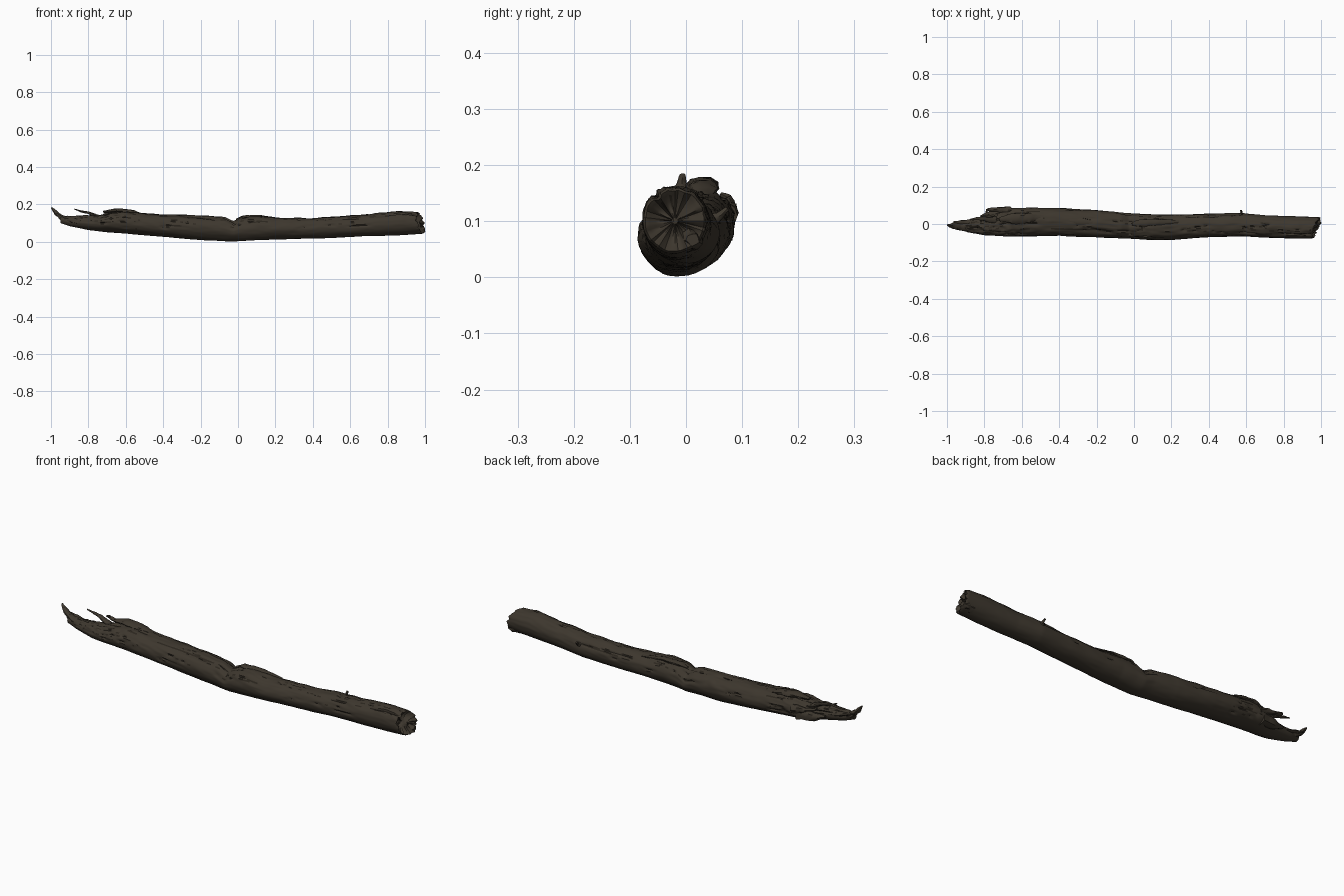
import bpy, bmesh, math
from mathutils import Vector, noise

cube = bpy.data.objects.get("Cube")
if cube:
    bpy.data.objects.remove(cube)


def material(name, colour):
    m = bpy.data.materials.new(name)
    m.use_nodes = True
    m.diffuse_color = colour
    bsdf = m.node_tree.nodes["Principled BSDF"]
    bsdf.inputs["Base Color"].default_value = colour
    bsdf.inputs["Roughness"].default_value = 0.9
    return m


BARK = material("dark brown bark", (0.047, 0.038, 0.027, 1))
CRACK = material("deep brown crack", (0.024, 0.019, 0.013, 1))


def finish(name, bm, angle):
    bmesh.ops.recalc_face_normals(bm, faces=bm.faces)
    mesh = bpy.data.meshes.new(name)
    bm.to_mesh(mesh)
    bm.free()
    mesh.materials.append(BARK)
    mesh.materials.append(CRACK)
    ob = bpy.data.objects.new(name, mesh)
    bpy.context.collection.objects.link(ob)
    bpy.ops.object.select_all(action="DESELECT")
    ob.select_set(True)
    bpy.context.view_layer.objects.active = ob
    bpy.ops.object.shade_smooth_by_angle(angle=math.radians(angle))
    return ob


def skin(bm, rings):
    """Bridge a list of point rings and close both ends."""
    loops = [[bm.verts.new(p) for p in ring] for ring in rings]
    for a, b in zip(loops, loops[1:]):
        for i in range(len(a)):
            j = (i + 1) % len(a)
            bm.faces.new((a[i], a[j], b[j], b[i]))
    bm.faces.new(loops[0])
    bm.faces.new(loops[-1])


# Trunk outline: x, back and front limits in y, bottom and top limits in z
OUTLINE = [
    (-.95, -.03, .0, .1, .135), (-.9, -.04, .015, .083, .135),
    (-.8, -.06, .035, .063, .14), (-.74, -.063, .055, .056, .142),
    (-.69, -.066, .085, .05, .155), (-.6, -.066, .088, .044, .162),
    (-.4, -.066, .085, .026, .146), (-.2, -.07, .075, .01, .141),
    (-.07, -.076, .06, .003, .132), (-.025, -.078, .056, .002, .108),
    (.02, -.081, .054, .004, .132), (.1, -.086, .05, .009, .14),
    (.2, -.084, .05, .012, .127), (.4, -.071, .055, .017, .128),
    (.57, -.066, .06, .024, .138), (.7, -.073, .046, .03, .147),
    (.88, -.079, .04, .037, .165), (.975, -.077, .037, .043, .158)]


def outline_at(x):
    for a, b in zip(OUTLINE, OUTLINE[1:]):
        if x <= b[0]:
            t = (x - a[0]) / (b[0] - a[0])
            return [p + (q - p) * t for p, q in zip(a, b)][1:]
    return OUTLINE[-1][1:]


def crack_depth(x, ang):
    """Long wandering splits, mostly on the weathered upper side."""
    c, s = math.cos(ang), math.sin(ang)
    n = abs(noise.noise(Vector((x * 3, c * 2.4, s * 2.4 + 7))))
    mask = noise.noise(Vector((x * 4, c, s + 30))) + 0.5 * s
    mask += 0.35 if x < -.5 else 0
    return max(0, 1 - n / .07) * min(1, max(0, mask * 2))


def trunk_ring(x, shrink, sides):
    y0, y1, z0, z1 = outline_at(x)
    end = max(0, (x - .88) / .095)
    torn = min(1, max(0, (-.5 - x) / .25))
    ring = []
    for i in range(sides):
        ang = math.tau * i / sides
        c, s = math.cos(ang), math.sin(ang)
        upper = max(0, s + .3)
        broad = noise.noise(Vector((x * 5, c * 1.5, s * 1.5)))
        fine = noise.noise(Vector((x * 14, c * 6, s * 6)))
        chips = noise.noise(Vector((x * 30, c * 5, s * 5 + 3)))
        r = 1 + .04 * broad + (.02 + .04 * upper) * fine
        r += torn * upper * .16 * chips - .14 * crack_depth(x, ang)
        r *= shrink
        # the sawn end leans forward at its lower back edge
        lean = end * (.018 * c - .012 * s - .006 + .012 * chips)
        ring.append((x + lean,
                     (y0 + y1) / 2 + c * r * (y1 - y0) / 2,
                     max(.0, (z0 + z1) / 2 + s * r * (z1 - z0) / 2)))
    return ring


# Trunk, with a slightly hollow end face
SIDES, STEPS = 56, 220
x_first, x_last = OUTLINE[0][0], OUTLINE[-1][0]
rings = [trunk_ring(x_first, .5, SIDES)]
rings += [trunk_ring(x_first + (x_last - x_first) * i / STEPS, 1, SIDES)
          for i in range(STEPS + 1)]
for shrink, inset in ((.93, -.006), (.8, .0), (.6, .012), (.35, .016), (.1, .01)):
    ring = trunk_ring(x_last, shrink, SIDES)
    rings.append([(x - inset + .008 * noise.noise(Vector((3, y * 40, z * 40))), y, z)
                  for x, y, z in ring])
bm = bmesh.new()
skin(bm, rings)
for f in bm.faces:
    p = f.calc_center_median()
    if x_first < p.x < .95:
        y0, y1, z0, z1 = outline_at(p.x)
        ang = math.atan2((2 * p.z - z0 - z1) / (z1 - z0), (2 * p.y - y0 - y1) / (y1 - y0))
        f.material_index = int(crack_depth(p.x, ang) > .55)
finish("log_trunk", bm, 50)


def splinter(name, path, widths, flat=.6, sides=9):
    """Ragged tapering piece along a short path."""
    pts = [Vector(p) for p in path]
    rings = []
    steps = 6
    for k in range((len(pts) - 1) * steps + 1):
        i = min(k // steps, len(pts) - 2)
        t = k / steps - i
        mid = pts[i].lerp(pts[i + 1], t)
        w = widths[i] + (widths[i + 1] - widths[i]) * t
        along = (pts[i + 1] - pts[i]).normalized()
        ref = Vector((0, 0, 1)) if abs(along.z) < .8 else Vector((1, 0, 0))
        side = along.cross(ref).normalized()
        up = side.cross(along)
        ring = []
        for j in range(sides):
            a = math.tau * j / sides
            r = w * (1 + .35 * noise.noise(mid * 45 + Vector((a, 0, j * 3))))
            ring.append(mid + side * math.cos(a) * r + up * math.sin(a) * r * flat)
        rings.append(ring)
    bm = bmesh.new()
    skin(bm, rings)
    finish(name, bm, 40)


# Torn end: long tip, side prongs and peeled shards
splinter("torn_tip", [(-.84, -.015, .105), (-.93, -.012, .122), (-.97, -.01, .15), (-.997, -.006, .183)],
         [.035, .022, .017, .005], .75)
splinter("tip_prong", [(-.86, .0, .11), (-.92, .008, .128), (-.965, .012, .14)], [.025, .013, .004])
splinter("upper_prong", [(-.74, .02, .13), (-.8, .028, .155), (-.84, .03, .163), (-.875, .024, .175)],
         [.02, .012, .008, .004])
splinter("back_prong", [(-.66, .07, .11), (-.73, .077, .125), (-.785, .076, .14), (-.79, .062, .148)],
         [.025, .012, .008, .004], .9)
splinter("lower_prong", [(-.68, .055, .09), (-.76, .05, .088), (-.82, .04, .1)], [.032, .022, .006], 1)
splinter("peeled_shard", [(-.72, .025, .16), (-.65, .03, .166), (-.58, .03, .16), (-.5, .03, .142)],
         [.01, .028, .03, .012], .5)

# Bark ridges along the top
splinter("middle_ridge", [(-.01, .0, .12), (.03, .004, .132), (.12, .01, .135), (.24, .012, .12)],
         [.008, .02, .018, .008], .45)
splinter("rear_ridge", [(-.42, .02, .137), (-.28, .01, .137), (-.1, .0, .125)], [.008, .02, .006], .45)

# Small broken twig and the lip of the sawn end
splinter("twig_stub", [(.57, .045, .1), (.575, .06, .11), (.572, .073, .122)], [.012, .007, .005], .9)
splinter("end_lip", [(.94, .005, .065), (.975, .01, .066), (.998, .012, .066)], [.022, .02, .012], .9)
